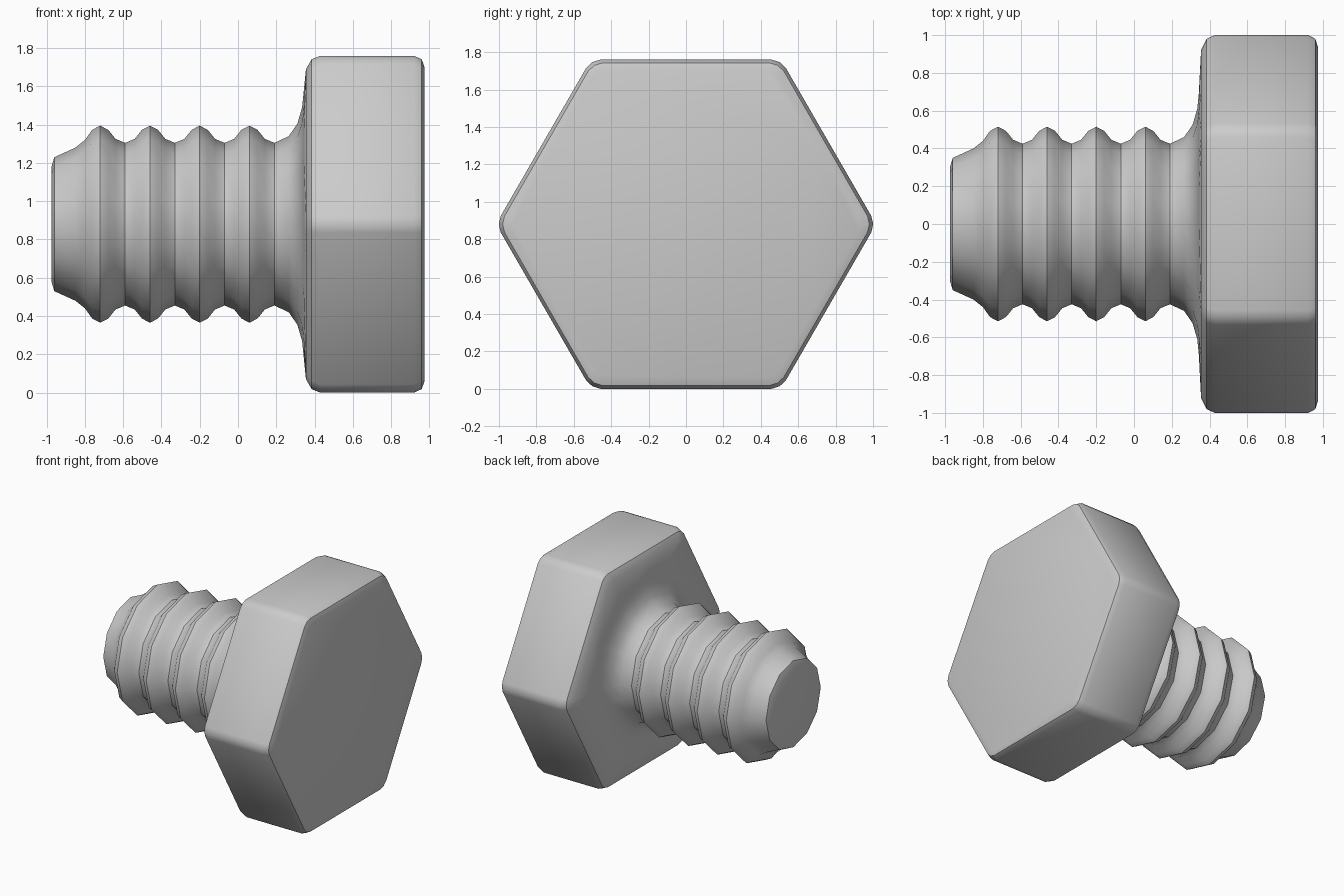
import bpy, bmesh, math
from mathutils import Vector

if "Cube" in bpy.data.objects:
    bpy.data.objects.remove(bpy.data.objects["Cube"])

CZ = 0.88  # height of the bolt axis


def shaft_ring(r):
    """12-sided ring, with edge midpoints so it bridges to the hex head."""
    pts = []
    for j in range(24):
        a = math.radians(15 * j)
        rad = r if j % 2 == 0 else r * math.cos(math.radians(15))
        pts.append((rad * math.cos(a), rad * math.sin(a)))
    return pts


def hex_ring(apothem):
    """Hexagon with slightly rounded corners: 4 points per side."""
    R = apothem / math.cos(math.radians(30))
    corner = [Vector((R * math.cos(math.radians(60 * k)), R * math.sin(math.radians(60 * k))))
              for k in range(6)]
    pts = []
    for k in range(6):
        c, nxt, prv = corner[k], corner[(k + 1) % 6], corner[k - 1]
        pts += [c * 0.985, c.lerp(nxt, 0.05), c.lerp(nxt, 0.5), c.lerp(nxt, 0.95)]
    return pts


# Shaft profile: rounded tip, four thread ridges, flare under the head
profile = [(-0.975, 0.30), (-0.96, 0.35), (-0.85, 0.40), (-0.80, 0.44)]
for i in range(4):
    x = -0.72 + 0.26 * i
    profile += [(x - 0.042, 0.493), (x, 0.515), (x + 0.042, 0.493),
                (x + 0.08, 0.446), (x + 0.13, 0.425)]
    if i < 3:
        profile.append((x + 0.18, 0.446))
profile += [(0.265, 0.46), (0.31, 0.525), (0.335, 0.61), (0.343, 0.69)]

# Head profile: distance from axis to flats, with softened rims
head = [(0.355, 0.81), (0.385, 0.862), (0.43, 0.88), (0.92, 0.88), (0.96, 0.862), (0.975, 0.82)]

rings = [(x, shaft_ring(r)) for x, r in profile] + [(x, hex_ring(a)) for x, a in head]

# Loft all rings into one bolt
bm = bmesh.new()
loops = [[bm.verts.new((x, p[0], CZ + p[1])) for p in pts] for x, pts in rings]
for a, b in zip(loops, loops[1:]):
    for j in range(24):
        k = (j + 1) % 24
        bm.faces.new((a[j], a[k], b[k], b[j]))
bm.faces.new(loops[0])
bm.faces.new(loops[-1])
bmesh.ops.recalc_face_normals(bm, faces=bm.faces)
mesh = bpy.data.meshes.new("hex_bolt")
bm.to_mesh(mesh)
bm.free()
bolt = bpy.data.objects.new("hex_bolt", mesh)
bpy.context.collection.objects.link(bolt)
bpy.context.view_layer.objects.active = bolt
bolt.select_set(True)
bpy.ops.object.shade_smooth_by_angle(angle=math.radians(38))
